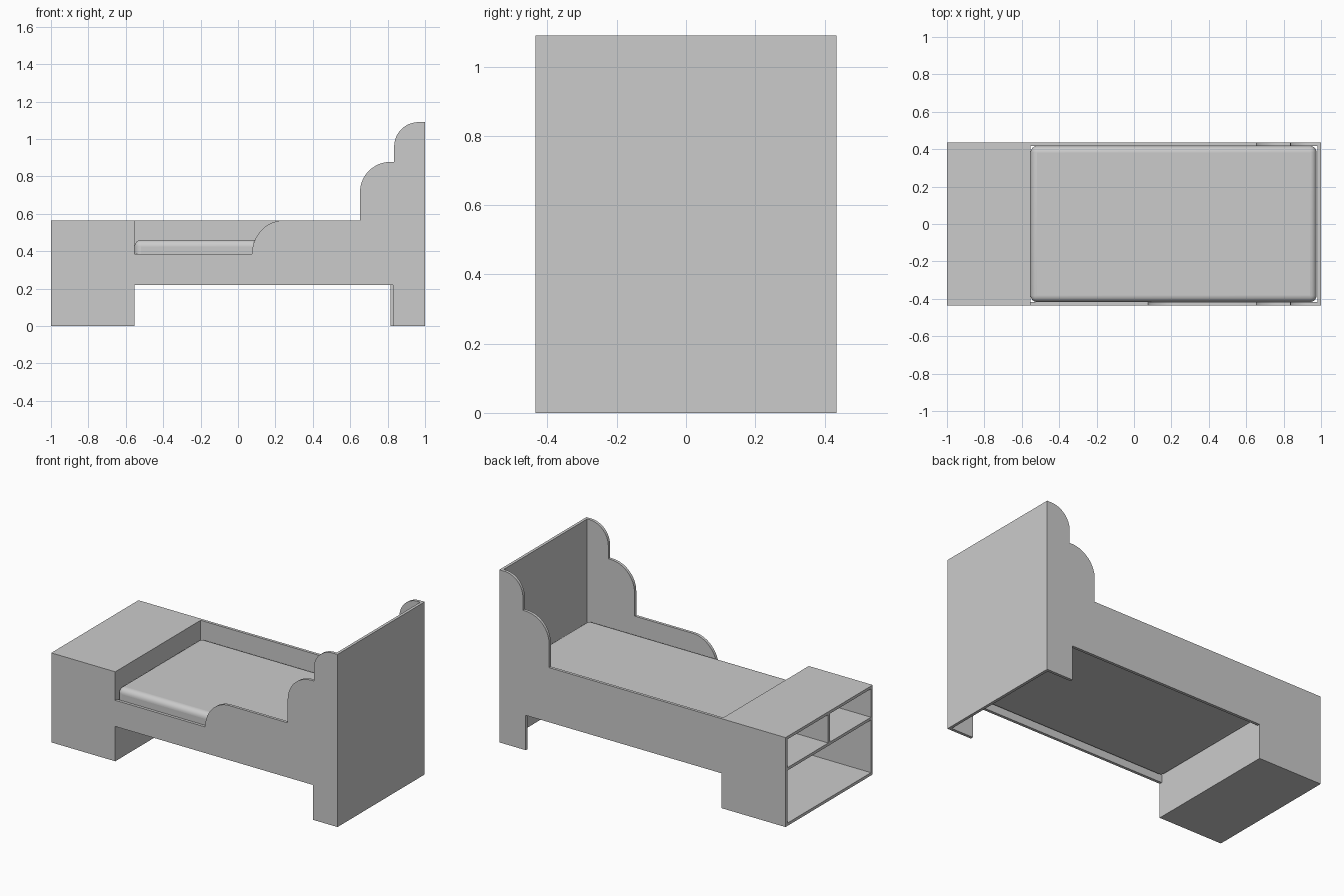
import bpy, bmesh, math

if "Cube" in bpy.data.objects:
    bpy.data.objects.remove(bpy.data.objects["Cube"])

T = 0.018            # board thickness
W = 0.435            # half width of the bed
XC = -0.553          # inner end of the cabinet
H = 0.565            # cabinet / rail height
ZR = 0.22            # underside of the rails


def finish(name, bm):
    bmesh.ops.recalc_face_normals(bm, faces=bm.faces)
    me = bpy.data.meshes.new(name)
    bm.to_mesh(me)
    bm.free()
    ob = bpy.data.objects.new(name, me)
    bpy.context.collection.objects.link(ob)
    return ob


def box(name, x0, x1, y0, y1, z0, z1):
    bm = bmesh.new()
    bmesh.ops.create_cube(bm, size=1)
    for v in bm.verts:
        v.co.x = x0 + (v.co.x + 0.5) * (x1 - x0)
        v.co.y = y0 + (v.co.y + 0.5) * (y1 - y0)
        v.co.z = z0 + (v.co.z + 0.5) * (z1 - z0)
    return finish(name, bm)


def smooth(ob):
    bpy.ops.object.select_all(action='DESELECT')
    ob.select_set(True)
    bpy.context.view_layer.objects.active = ob
    bpy.ops.object.shade_smooth_by_angle(angle=math.radians(35))


def scallop(x, z0, rx, z1, n=16):
    """Quarter round rising from (x, z0) to (x + rx, z1)."""
    return [(x + rx * (1 - math.cos(a)), z0 + (z1 - z0) * math.sin(a))
            for a in (math.pi / 2 * i / n for i in range(n + 1))]


def side_panel(name, y0, y1, leg_x, top_left):
    pts = [(XC, ZR), (leg_x, ZR), (leg_x, 0), (1 - T, 0), (1 - T, 1.09)]
    upper = top_left + [(0.652, H)] + scallop(0.652, 0.715, 0.165, 0.878)
    upper += [(0.835, 0.878)] + scallop(0.835, 0.96, 0.13, 1.09)
    pts += upper[::-1]
    bm = bmesh.new()
    face = bm.faces.new([bm.verts.new((x, y0, z)) for x, z in pts])
    ext = bmesh.ops.extrude_face_region(bm, geom=[face])
    for v in ext['geom']:
        if isinstance(v, bmesh.types.BMVert):
            v.co.y = y1
    smooth(finish(name, bm))


# Side panels: the front one has a low entry, the back one is full height
side_panel("front_side_panel", -W, -W + T, 0.828,
           [(XC, 0.385)] + scallop(0.075, 0.385, 0.17, H))
side_panel("back_side_panel", W - T, W, 0.815, [(XC, H)])

# Headboard
box("headboard", 1 - T, 1, -W, W, 0, 1.09)

# Mattress with rounded edges
mattress = box("mattress", XC, 0.976, -W + T, W - T, 0.25, 0.46)
bev = mattress.modifiers.new("rounding", 'BEVEL')
bev.width = 0.035
bev.segments = 6
smooth(mattress)

# Foot cabinet, open towards -x
box("cabinet_bottom", -1, XC, -W, W, 0, T)
box("cabinet_top", -1, XC, -W, W, H - T, H)
for side, s in (("front", -1), ("back", 1)):
    ya, yb = sorted((s * W, s * (W - T)))
    box("cabinet_side_" + side, -1, XC, ya, yb, T, H - T)
box("cabinet_inner_wall", XC - T, XC, -W + T, W - T, T, H - T)
box("cabinet_shelf", -1, XC - T, -W + T, W - T, 0.35, 0.35 + T)
box("cabinet_divider", -1, XC - T, -T / 2, T / 2, 0.35 + T, H - T)
